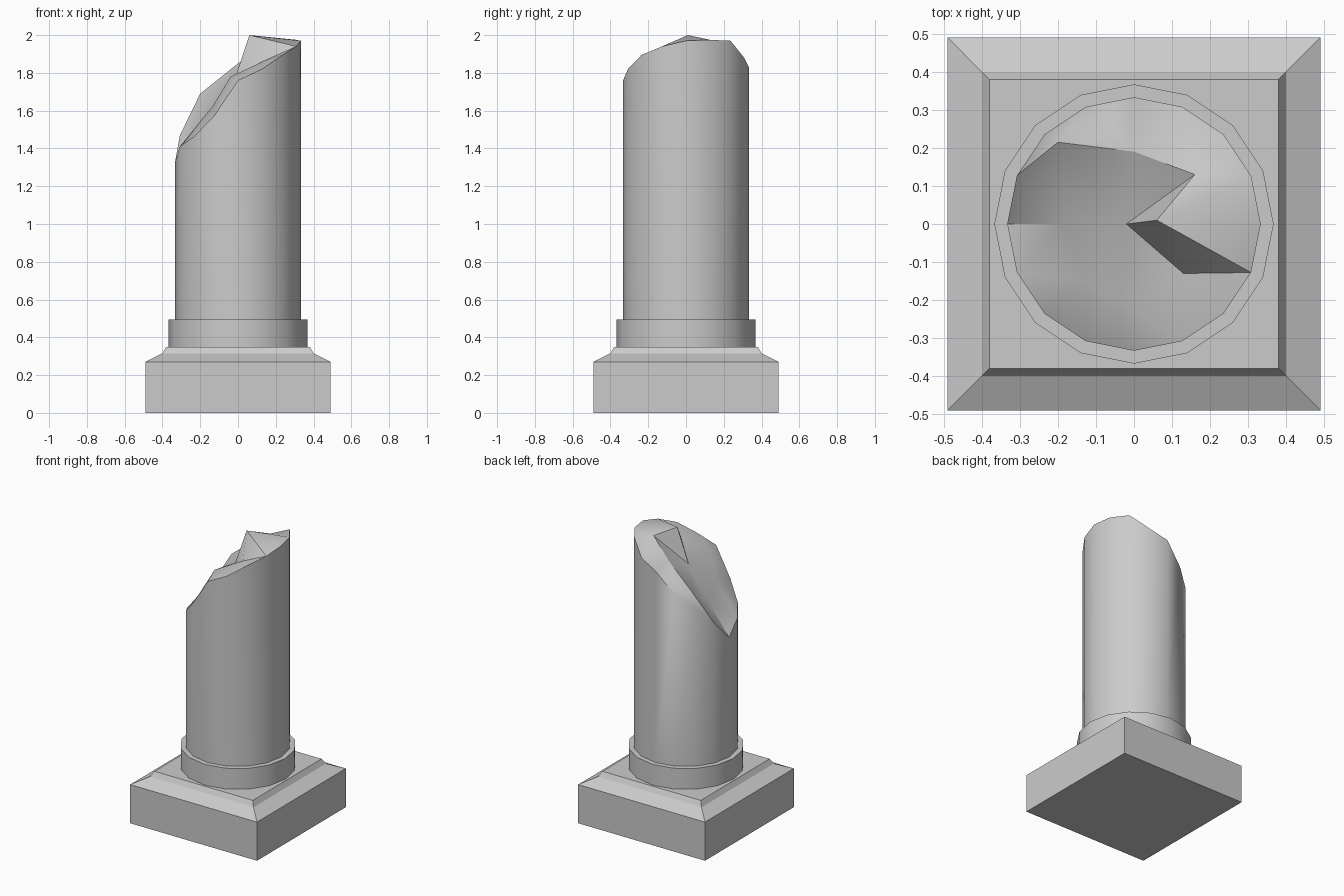
import bpy, bmesh, math

if "Cube" in bpy.data.objects:
    bpy.data.objects.remove(bpy.data.objects["Cube"])

N = 16


def make_object(name, bm):
    bmesh.ops.recalc_face_normals(bm, faces=bm.faces[:])
    mesh = bpy.data.meshes.new(name)
    bm.to_mesh(mesh)
    bm.free()
    obj = bpy.data.objects.new(name, mesh)
    bpy.context.collection.objects.link(obj)
    return obj


def ring(bm, r, heights, offset=0.0):
    n = len(heights)
    return [bm.verts.new((r * math.cos(offset + 2 * math.pi * i / n),
                          r * math.sin(offset + 2 * math.pi * i / n), z))
            for i, z in enumerate(heights)]


def bridge(bm, a, b):
    n = len(a)
    for i in range(n):
        j = (i + 1) % n
        bm.faces.new((a[i], a[j], b[j], b[i]))


def stack(name, profile, n, offset=0.0):
    bm = bmesh.new()
    rings = [ring(bm, r, [z] * n, offset) for r, z in profile]
    for a, b in zip(rings, rings[1:]):
        bridge(bm, a, b)
    bm.faces.new(rings[0])
    bm.faces.new(rings[-1])
    return make_object(name, bm)


def smooth(obj, angle):
    bpy.ops.object.select_all(action='DESELECT')
    obj.select_set(True)
    bpy.context.view_layer.objects.active = obj
    bpy.ops.object.shade_smooth_by_angle(angle=math.radians(angle))


# Square plinth with a two-step chamfer
s = math.sqrt(2)
stack("plinth", [(0.49 * s, 0), (0.49 * s, 0.27), (0.40 * s, 0.315), (0.38 * s, 0.35)],
      4, math.pi / 4)

# Round collar at the foot of the shaft
smooth(stack("collar", [(0.367, 0.35), (0.367, 0.495)], N), 35)

# Shaft with a slanted, jagged rim
rim_z = [1.97, 1.975, 1.97, 1.88, 1.83, 1.69, 1.60, 1.47,
         1.33, 1.41, 1.46, 1.57, 1.76, 1.82, 1.895, 1.94]
bm = bmesh.new()
foot = ring(bm, 0.333, [0.495] * N)
rim = ring(bm, 0.333, rim_z)
bm.faces.new(foot)
bridge(bm, foot, rim)

# Broken top: inner ring of uneven peaks and hollows
peaks = [(0.06, 0.01, 2.0), (0.16, 0.13, 1.96), (0, 0.19, 1.85), (-0.20, 0.215, 1.69),
         (-0.18, 0, 1.53), (-0.13, -0.15, 1.63), (-0.04, -0.20, 1.78), (0.13, -0.13, 1.86)]
inner = [bm.verts.new(p) for p in peaks]
centre = bm.verts.new((-0.02, 0, 1.76))
for i in range(8):
    a, b = inner[i], inner[(i + 1) % 8]
    r0, r1, r2 = rim[2 * i], rim[2 * i + 1], rim[(2 * i + 2) % N]
    for tri in ((r0, r1, a), (r1, b, a), (r1, r2, b), (a, b, centre)):
        bm.faces.new(tri)
smooth(make_object("broken_shaft", bm), 35)
